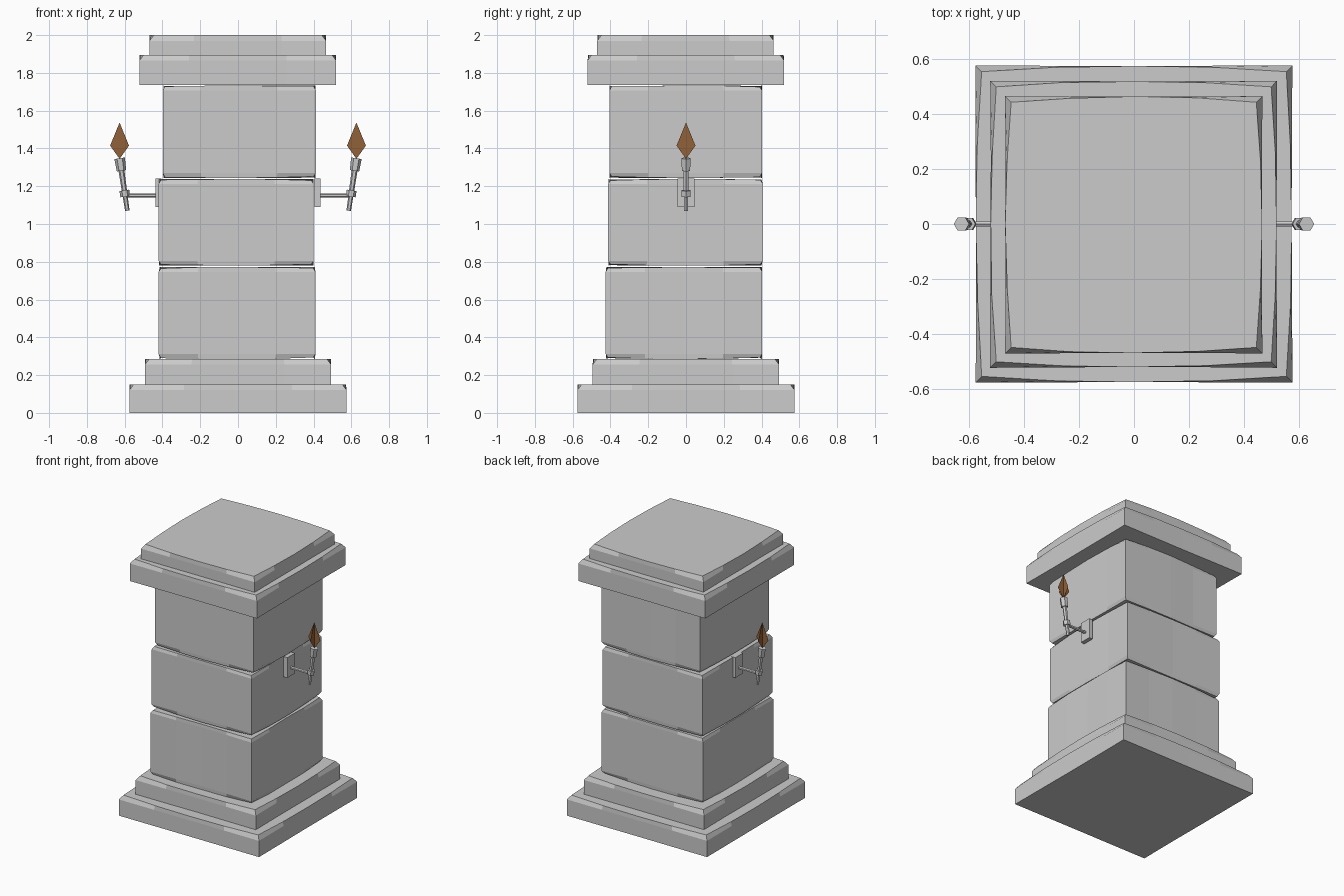
import bpy, bmesh, random
from math import radians
from mathutils import Vector, Matrix

if "Cube" in bpy.data.objects:
    bpy.data.objects.remove(bpy.data.objects["Cube"])

random.seed(4)


def finish(name, bm, mat=None):
    me = bpy.data.meshes.new(name)
    bm.to_mesh(me)
    bm.free()
    ob = bpy.data.objects.new(name, me)
    bpy.context.collection.objects.link(ob)
    if mat:
        me.materials.append(mat)
    return ob


# Worn square stone: edges are chipped more towards the corners
def stone(name, x0, x1, y0, y1, z0, z1, bottom=0.0, top=0.022, chip=0.03, jit=0.003, dip=0.0):
    bm = bmesh.new()
    steps = (-1, -0.5, 0, 0.5)
    square = ([(t, -1) for t in steps] + [(1, t) for t in steps]
              + [(-t, 1) for t in steps] + [(-1, -t) for t in steps])
    cx, cy, hx, hy = (x0 + x1) / 2, (y0 + y1) / 2, (x1 - x0) / 2, (y1 - y0) / 2
    wear = [random.uniform(0, jit) for _ in square]
    levels = [(z0, bottom, dip), (z0 + chip, 0, 0), (z1 - chip, 0, 0), (z1, top, -dip)]
    rings = []
    for z, inset, dz in levels:
        ring = []
        for (u, v), w in zip(square, wear):
            edge = min(abs(u), abs(v)) ** 2
            cut = inset * edge + w * (1 - edge)
            ring.append(bm.verts.new((cx + u * (hx - cut), cy + v * (hy - cut),
                                      z + dz * edge * random.uniform(0.3, 1))))
        rings.append(ring)
    n = len(square)
    for a, b in zip(rings, rings[1:]):
        for i in range(n):
            j = (i + 1) % n
            bm.faces.new((a[i], a[j], b[j], b[i]))
    bm.faces.new(rings[0][::-1])
    bm.faces.new(rings[-1])
    return finish(name, bm)


# Stepped base
stone("base_lower", -0.575, 0.575, -0.575, 0.575, 0.0, 0.15)
stone("base_upper", -0.493, 0.493, -0.495, 0.493, 0.15, 0.285)
# Shaft blocks
block = dict(bottom=0.012, top=0.012, chip=0.025, jit=0.006, dip=0.008)
stone("shaft_block_lower", -0.42, 0.41, -0.425, 0.403, 0.286, 0.772, **block)
stone("shaft_block_middle", -0.42, 0.40, -0.412, 0.406, 0.78, 1.238, **block)
stone("shaft_block_upper", -0.398, 0.412, -0.405, 0.402, 1.244, 1.733, **block)
# Capital
stone("cap_lower", -0.522, 0.52, -0.522, 0.52, 1.735, 1.895)
stone("cap_upper", -0.468, 0.466, -0.47, 0.464, 1.895, 2.0)


# Six-sided rod between two points
def rod(name, a, b, r, r2=None, sides=6):
    a, b = Vector(a), Vector(b)
    d = b - a
    bm = bmesh.new()
    rot = Vector((0, 0, 1)).rotation_difference(d).to_matrix().to_4x4()
    bmesh.ops.create_cone(bm, cap_ends=True, segments=sides, radius1=r, radius2=r2 or r,
                          depth=d.length,
                          matrix=Matrix.Translation((a + b) / 2) @ rot @ Matrix.Rotation(radians(90), 4, 'Z'))
    return finish(name, bm)


def box(name, lo, hi):
    lo, hi = Vector(lo), Vector(hi)
    bm = bmesh.new()
    bmesh.ops.create_cube(bm, size=1, matrix=Matrix.Translation((lo + hi) / 2)
                          @ Matrix.Diagonal((*(hi - lo), 1)))
    return finish(name, bm)


flame_mat = bpy.data.materials.new("flame")
flame_mat.diffuse_color = (0.28, 0.12, 0.04, 1)
flame_mat.use_nodes = True
flame_mat.node_tree.nodes["Principled BSDF"].inputs["Base Color"].default_value = flame_mat.diffuse_color

# Wall torches, one per side
for side, s in (("right", 1), ("left", -1)):
    def at(z):  # point on the leaning torch axis
        return (s * (0.586 + 0.146 * (z - 1.07)), 0, z)

    xs = sorted((s * 0.405, s * 0.436))
    box("torch_plate_" + side, (xs[0], -0.045, 1.09), (xs[1], 0.045, 1.24))
    rod("torch_arm_" + side, (s * 0.43, 0, 1.15), (s * 0.60, 0, 1.15), 0.011)
    rod("torch_ring_" + side, at(1.145), at(1.178), 0.026)
    rod("torch_stick_" + side, at(1.07), at(1.30), 0.012, 0.016)
    rod("torch_cup_" + side, at(1.282), at(1.348), 0.025, 0.028)

    # Flame made of two crossed diamond cards
    bm = bmesh.new()
    for dx, dy in ((0.05, 0), (0, 0.05)):
        bm.faces.new([bm.verts.new((s * 0.627 + k * dx, k * dy, z))
                      for k, z in ((0, 1.345), (1, 1.415), (0, 1.537), (-1, 1.415))])
    finish("torch_flame_" + side, bm, flame_mat)
